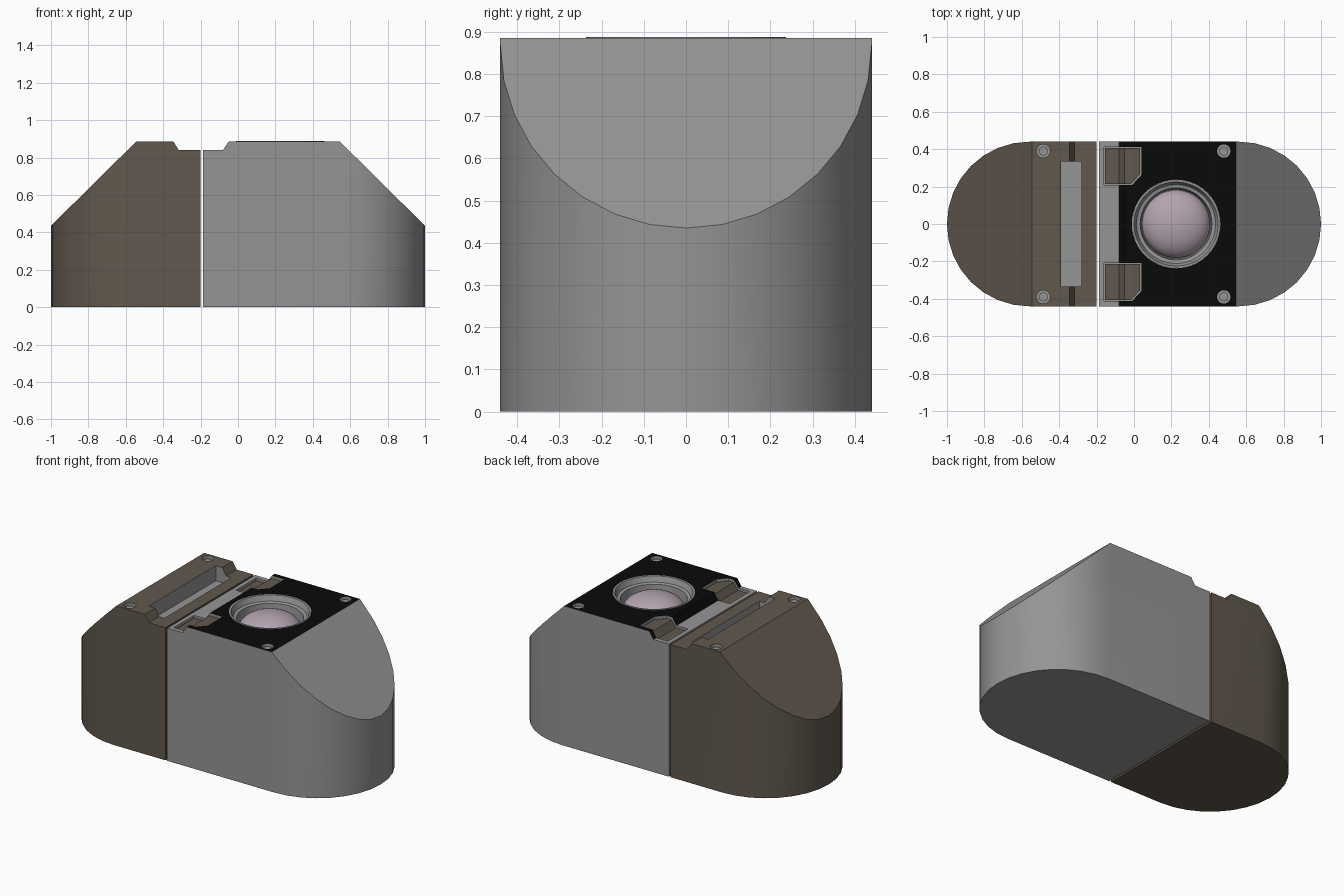
import bpy, bmesh, math
from mathutils import Vector

if "Cube" in bpy.data.objects:
    bpy.data.objects.remove(bpy.data.objects["Cube"])


def material(name, rgb):
    m = bpy.data.materials.new(name)
    m.diffuse_color = (*rgb, 1)
    m.use_nodes = True
    m.node_tree.nodes["Principled BSDF"].inputs["Base Color"].default_value = m.diffuse_color
    return m


GREY = material("grey", (0.30, 0.30, 0.30))
BROWN = material("brown", (0.118, 0.098, 0.076))
BLACK = material("black", (0.003, 0.003, 0.003))
MAUVE = material("mauve", (0.45, 0.37, 0.43))


def make_object(name, bm, *mats):
    bmesh.ops.recalc_face_normals(bm, faces=bm.faces)
    me = bpy.data.meshes.new(name)
    bm.to_mesh(me)
    bm.free()
    ob = bpy.data.objects.new(name, me)
    bpy.context.collection.objects.link(ob)
    for m in mats:
        me.materials.append(m)
    return ob


def prism(name, points, direction, *mats):
    """Extrude a closed outline of 3D points along a direction."""
    bm = bmesh.new()
    f = bm.faces.new([bm.verts.new(p) for p in points])
    ext = bmesh.ops.extrude_face_region(bm, geom=[f])["geom"]
    bmesh.ops.translate(bm, vec=Vector(direction),
                        verts=[v for v in ext if isinstance(v, bmesh.types.BMVert)])
    return make_object(name, bm, *mats)


def plan(name, pts, z0, z1, *mats):
    return prism(name, [(x, y, z0) for x, y in pts], (0, 0, z1 - z0), *mats)


def side(name, pts, *mats):
    return prism(name, [(x, -0.6, z) for x, z in pts], (0, 1.2, 0), *mats)


def circle(cx, cy, r, n):
    return [(cx + r * math.cos(2 * math.pi * i / n), cy + r * math.sin(2 * math.pi * i / n))
            for i in range(n)]


def boolean(ob, cutter, op="DIFFERENCE"):
    mod = ob.modifiers.new("cut", "BOOLEAN")
    mod.operation, mod.solver, mod.object = op, "EXACT", cutter
    bpy.context.view_layer.objects.active = ob
    bpy.ops.object.modifier_apply(modifier=mod.name)
    bpy.data.objects.remove(cutter)


def smooth(ob):
    bpy.ops.object.select_all(action="DESELECT")
    ob.select_set(True)
    bpy.context.view_layer.objects.active = ob
    bpy.ops.object.shade_smooth_by_angle(angle=math.radians(30))


def stadium():
    R, C, N = 0.44, 0.56, 16
    arc = [(C + R * math.cos(a), R * math.sin(a))
           for a in (math.pi * (i / N - 0.5) for i in range(N + 1))]
    return plan("outline_cutter", arc + [(-x, -y) for x, y in arc], -0.1, 1.1)


def clip_outline(y, grow=0.0):
    x0, x1, y0, y1 = -0.155 - grow, 0.033 + grow, y - 0.095 - grow, y + 0.095 + grow
    return [(x0, y0), (x1 - 0.048, y0), (x1, y0 + 0.052), (x1, y1), (x0, y1)]


TOP, LOW = 0.885, 0.84
LENS_X, LENS_R = 0.225, 0.237
HOLES = [(x, y) for x in (-0.485, 0.48) for y in (-0.39, 0.39)]
CLIPS = (0.31, -0.31)

# two halves of the rounded body, separated by a thin gap
left = side("left_body", [(-1.1, 0), (-0.2, 0), (-0.2, LOW), (-0.317, LOW), (-0.345, TOP),
                          (-0.545, TOP), (-1.1, 0.336)], BROWN, GREY)
right = side("right_body", [(1.1, 0), (-0.188, 0), (-0.188, LOW), (-0.08, LOW), (-0.05, TOP),
                            (0.545, TOP), (1.1, 0.336)], GREY, BLACK)
for half in (left, right):
    boolean(half, stadium(), "INTERSECT")

# slot, lens bore, clip pockets and screw holes
boolean(left, plan("slot_cutter", [(-0.39, -0.335), (-0.28, -0.335), (-0.28, 0.335),
                                   (-0.39, 0.335)], 0.79, 1))
boolean(right, plan("bore_cutter", circle(LENS_X, 0, LENS_R, 48), 0.70, 1))
for y in CLIPS:
    boolean(right, plan("pocket_cutter", clip_outline(y, 0.006), 0.79, 1))
for x, y in HOLES:
    boolean(left if x < 0 else right, plan("hole_cutter", circle(x, y, 0.036, 20), 0.855, 1))


def near_hole(c):
    return any(math.hypot(c.x - x, c.y - y) < 0.037 for x, y in HOLES)


# grey inside the slot and holes, black on the upper deck and its step
for p in left.data.polygons:
    c = p.center
    slot = (-0.392 < c.x < -0.278 and abs(c.y) < 0.337 and 0.78 < c.z < 0.88
            and not (p.normal.z > 0.3 and c.z > 0.8))
    p.material_index = int(slot or (near_hole(c) and 0.85 < c.z < 0.884))
for p in right.data.polygons:
    c, n = p.center, p.normal
    deck = n.z > 0.9 and c.z > 0.88
    step = n.z > 0.3 and n.x < -0.3 and c.z > 0.8
    p.material_index = int(deck or step)
smooth(left)
smooth(right)

# screws in the corner holes
for x, y in HOLES:
    smooth(plan("screw", circle(x, y, 0.024, 16), 0.85, 0.872, GREY))

# stepped clips in the pockets
for y in CLIPS:
    clip = side("clip", [(-0.3, 0.78), (0.2, 0.78), (0.2, 0.87), (-0.05, 0.87),
                         (-0.08, 0.828), (-0.3, 0.828)], BROWN)
    boolean(clip, plan("clip_cutter", clip_outline(y), 0.7, 1), "INTERSECT")
    smooth(clip)

# turned lens ring
ring = [(0.2365, 0.705), (0.2365, 0.888), (0.225, 0.888), (0.211, 0.855),
        (0.192, 0.850), (0.184, 0.775), (0.0, 0.775)]
bm = bmesh.new()
vs = [bm.verts.new((r, 0, z)) for r, z in ring]
es = [bm.edges.new(pair) for pair in zip(vs, vs[1:])]
bmesh.ops.spin(bm, geom=vs + es, axis=(0, 0, 1), cent=(0, 0, 0), steps=48, angle=2 * math.pi)
bmesh.ops.remove_doubles(bm, verts=bm.verts, dist=0.0005)
lens_ring = make_object("lens_ring", bm, GREY)
lens_ring.location.x = LENS_X
smooth(lens_ring)

# domed lens
bm = bmesh.new()
bmesh.ops.create_uvsphere(bm, u_segments=48, v_segments=24, radius=0.182)
bmesh.ops.bisect_plane(bm, geom=bm.verts[:] + bm.edges[:] + bm.faces[:], plane_co=(0, 0, -0.001),
                       plane_no=(0, 0, -1), clear_outer=True)
bmesh.ops.scale(bm, vec=(1, 1, 0.55), verts=bm.verts)
bmesh.ops.translate(bm, vec=(LENS_X, 0, 0.778), verts=bm.verts)
smooth(make_object("lens", bm, MAUVE))
